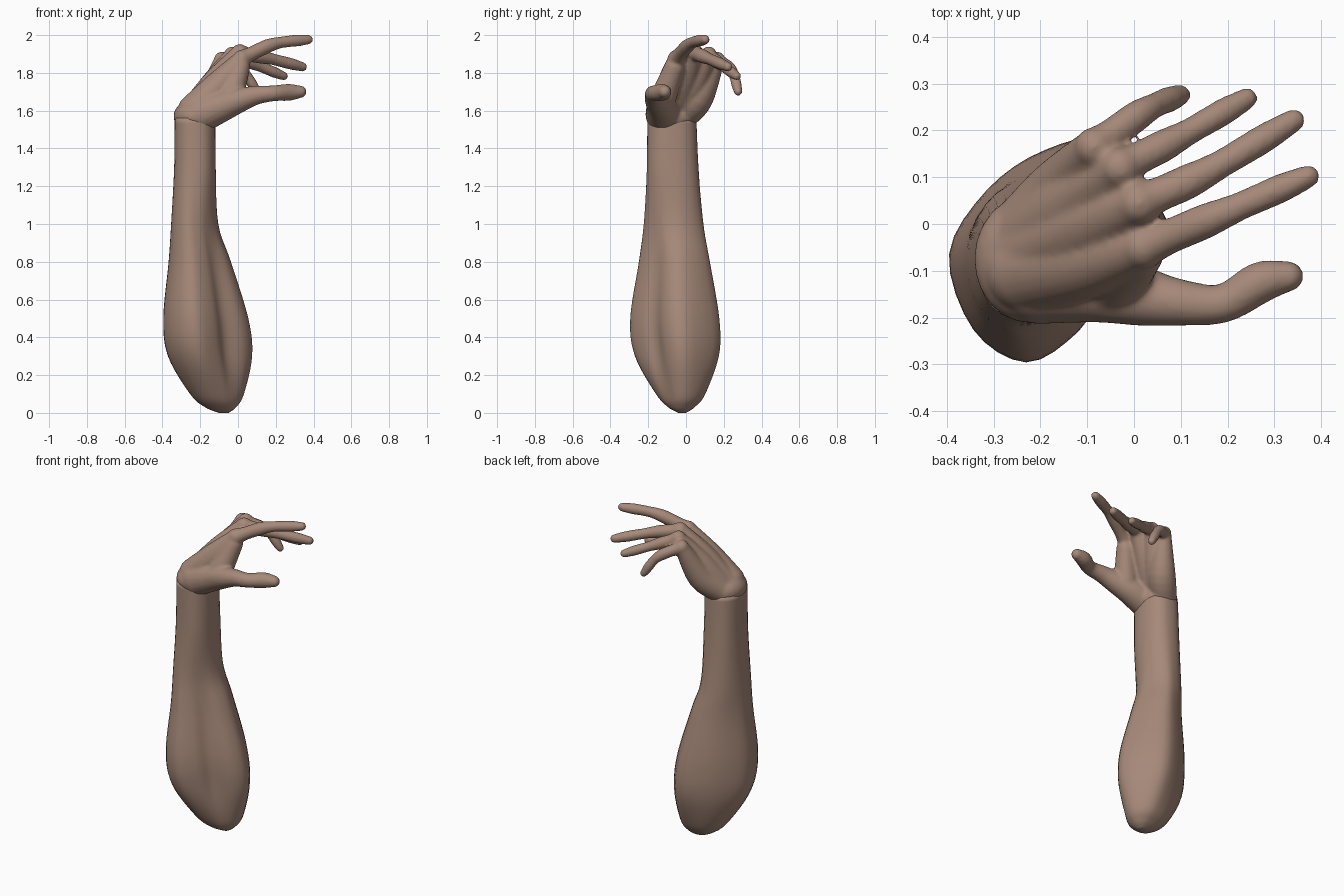
import bpy, bmesh, math
from mathutils import Vector, Matrix

if "Cube" in bpy.data.objects:
    bpy.data.objects.remove(bpy.data.objects["Cube"])

skin = bpy.data.materials.new("skin")
skin.diffuse_color = (0.38, 0.25, 0.19, 1)
skin.use_nodes = True
skin.node_tree.nodes["Principled BSDF"].inputs["Base Color"].default_value = skin.diffuse_color


def spline(pts, steps, closed=False):
    """Catmull-Rom through tuples of any size."""
    n, out = len(pts), []
    for i in range(n if closed else n - 1):
        idx = [i + k for k in (-1, 0, 1, 2)]
        p = [pts[j % n if closed else min(max(j, 0), n - 1)] for j in idx]
        for s in range(steps):
            t = s / steps
            out.append(tuple(0.5 * (2*b + (c - a)*t + (2*a - 5*b + 4*c - d)*t*t
                             + (3*b - a - 3*c + d)*t**3) for a, b, c, d in zip(*p)))
    return out if closed else out + [tuple(pts[-1])]


def loft(bm, rings):
    rows = [[bm.verts.new(v) for v in r] for r in rings]
    n = len(rows[0])
    for a, b in zip(rows, rows[1:]):
        for i in range(n):
            bm.faces.new((a[i], a[(i+1) % n], b[(i+1) % n], b[i]))
    bm.faces.new(rows[0][::-1])
    bm.faces.new(rows[-1])


def ball(bm, c, s):
    bmesh.ops.create_uvsphere(bm, u_segments=24, v_segments=16, radius=1,
                              matrix=Matrix.Translation(c) @ Matrix.Diagonal((*s, 1)))


def limb(bm, stations):
    """Round-ended tube through (x, y, z, radius) stations."""
    path = spline(stations, 5)
    rings = []
    for i, p in enumerate(path):
        d = Vector(path[min(i+1, len(path)-1)][:3]) - Vector(path[max(i-1, 0)][:3])
        u = d.cross(Vector((0, 1, 0))).normalized()
        v = d.normalized().cross(u)
        rings.append([Vector(p[:3]) + p[3] * (u * math.cos(a) + v * math.sin(a))
                      for a in (k * math.tau / 20 for k in range(20))])
    loft(bm, rings)
    for p in (path[0], path[-1]):
        ball(bm, p[:3], (p[3],) * 3)


def finger(bm, knuckle, middle, tip, r):
    """Tapered finger that swells at its joints."""
    path = spline([knuckle, middle, tip], 5)
    last = len(path) - 1
    limb(bm, [(*p, r * (1 - 0.42 * (i/last)**0.7 + 0.04 * math.cos(2.5 * math.tau * i/last)))
              for i, p in enumerate(path)])


def finish(bm, name):
    bmesh.ops.recalc_face_normals(bm, faces=bm.faces)
    me = bpy.data.meshes.new(name)
    bm.to_mesh(me)
    bm.free()
    ob = bpy.data.objects.new(name, me)
    bpy.context.collection.objects.link(ob)
    me.materials.append(skin)
    return ob


# Forearm: z, x min, x max, y min, y max, amount of the two-muscle section
levels = [(0, -0.10, -0.05, -0.04, 0, 0), (0.03, -0.175, -0.01, -0.095, 0.045, 0.2),
          (0.1, -0.255, 0.03, -0.16, 0.1, 0.5), (0.3, -0.375, 0.07, -0.27, 0.163, 1),
          (0.5, -0.4, 0.05, -0.295, 0.165, 1), (0.8, -0.37, -0.04, -0.25, 0.12, 0.8),
          (1, -0.355, -0.105, -0.225, 0.09, 0.4), (1.3, -0.338, -0.118, -0.207, 0.066, 0),
          (1.56, -0.335, -0.12, -0.205, 0.055, 0)]
# Unit section with a groove between the front muscle and the inner muscle
lobed = spline([(1, 0.28), (0.45, 1), (-0.1, 0.95), (-0.62, 0.6), (-0.98, 0), (-0.75, -0.7),
                (-0.26, -1), (0.2, -0.74), (0.42, -0.42), (0.86, -0.18)], 4, True)
bm = bmesh.new()
rings = []
for z, x0, x1, y0, y1, k in spline(levels, 6):
    ring = []
    for u, v in lobed:
        a = math.atan2(v, u)
        c, s = math.cos(a), math.sin(a)
        e = (abs(c)**2.4 + abs(s)**2.4) ** (-1 / 2.4)
        px, py = k * u + (1 - k) * c * e, k * v + (1 - k) * s * e
        ring.append(((x0+x1)/2 + px*(x1-x0)/2, (y0+y1)/2 + py*(y1-y0)/2, max(z, 0)))
    rings.append(ring)
loft(bm, rings)
forearm = finish(bm, "forearm")

# Hand: wrist, then each palm ray with its finger, index to little
bm = bmesh.new()
ball(bm, (-0.225, -0.075, 1.57), (0.117, 0.137, 0.09))
digits = [
    ((-0.10, -0.08, 1.735), (0.02, -0.05, 1.875), (0.19, 0.022, 1.953), (0.373, 0.102, 1.976), 0.046),
    ((-0.11, -0.01, 1.75), (0.01, 0.045, 1.905), (0.15, 0.108, 1.88), (0.342, 0.222, 1.832), 0.046),
    ((-0.13, 0.04, 1.73), (-0.03, 0.12, 1.895), (0.09, 0.182, 1.845), (0.242, 0.269, 1.783), 0.043),
    ((-0.15, 0.07, 1.67), (-0.085, 0.165, 1.87), (0.025, 0.243, 1.81), (0.10, 0.276, 1.7), 0.041)]
for i, (palm, knuckle, middle, tip, r) in enumerate(digits):
    limb(bm, [(-0.23, -0.10 + 0.03 * i, 1.6 - 0.008 * i, 0.09 - 0.005 * i),
              (*palm, 0.077), (*knuckle, r)])
    finger(bm, knuckle, middle, tip, r)

# Thumb with its muscle, then the web beside it
limb(bm, [(-0.2, -0.115, 1.58, 0.1), (-0.08, -0.13, 1.625, 0.082), (0.02, -0.155, 1.66, 0.064),
          (0.1, -0.168, 1.682, 0.05), (0.19, -0.17, 1.692, 0.042), (0.27, -0.125, 1.697, 0.045),
          (0.33, -0.112, 1.7, 0.033)])
limb(bm, [(-0.04, -0.12, 1.67, 0.07), (0.01, -0.06, 1.83, 0.055)])
hand = finish(bm, "hand")

# Fuse the hand into one skin
bpy.context.view_layer.objects.active = hand
m = hand.modifiers.new("fuse", 'REMESH')
m.mode, m.voxel_size = 'VOXEL', 0.008
m = hand.modifiers.new("soften", 'SMOOTH')
m.factor, m.iterations = 0.5, 8
for name in ("fuse", "soften"):
    bpy.ops.object.modifier_apply(modifier=name)

for ob in (forearm, hand):
    ob.data.polygons.foreach_set("use_smooth", [True] * len(ob.data.polygons))
    ob.data.update()
